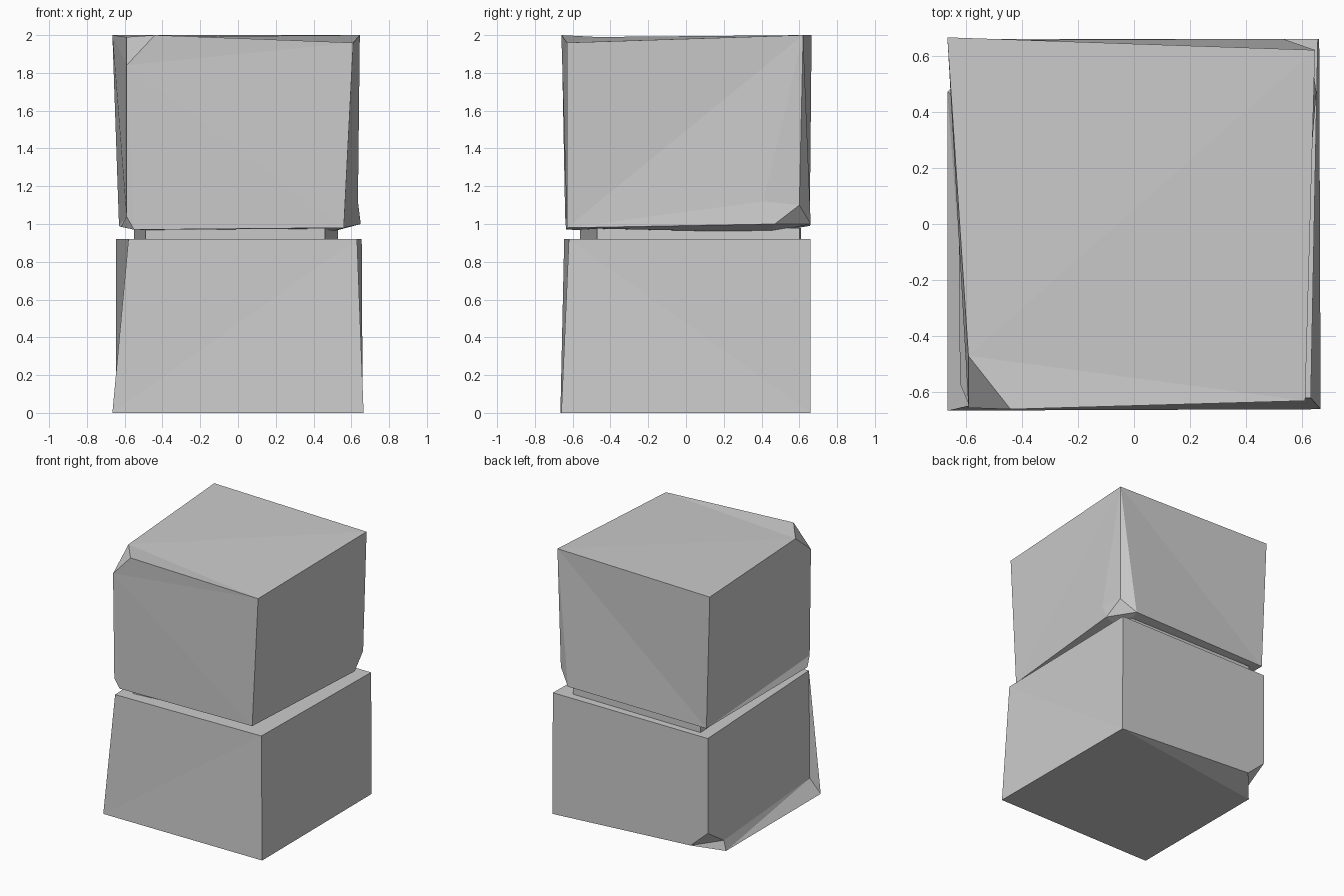
import bpy
import bmesh

default = bpy.data.objects.get("Cube")
if default:
    bpy.data.objects.remove(default, do_unlink=True)

# Single plain stone colour
stone = bpy.data.materials.new("stone_grey")
stone.use_nodes = True
colour = (0.6, 0.6, 0.6, 1)
stone.diffuse_color = colour
stone.node_tree.nodes["Principled BSDF"].inputs["Base Color"].default_value = colour


def build_block(name, corners, faces):
    """Make a flat-faced chipped block; each face is a word naming its corners."""
    bm = bmesh.new()
    verts = {key: bm.verts.new(co) for key, co in corners.items()}
    for word in faces.split():
        bm.faces.new([verts[key] for key in word])
    bmesh.ops.recalc_face_normals(bm, faces=bm.faces)
    bmesh.ops.triangulate(bm, faces=bm.faces)
    mesh = bpy.data.meshes.new(name)
    bm.to_mesh(mesh)
    bm.free()
    mesh.materials.append(stone)
    obj = bpy.data.objects.new(name, mesh)
    bpy.context.collection.objects.link(obj)
    return obj


# Lower block: capitals are the top rim, small letters the base and its chips
lower_corners = dict(
    A=(-.58, -.645, .92), B=(.63, -.62, .92),
    C=(.655, .66, .92), D=(-.645, .66, .92),
    a=(-.665, -.665, 0), b=(.665, -.66, 0),
    c=(.66, .66, 0), d=(-.665, .47, 0),
    f=(-.58, -.655, .1),        # top of the flared foot
    k=(-.645, .66, .2),         # top of the back corner chip
    e=(-.5, .66, .07), g=(-.64, .46, .07),
)
lower_faces = "ABCD abcd Aaf ABa Bab BbcC DCk kCc kce kge ged edc DkA Akg Agf fgd fda"
build_block("lower_block", lower_corners, lower_faces)

# Recessed neck between the two blocks
neck_corners = {}
for low, high, x, y in (("a", "A", -.49, -.56), ("b", "B", .46, -.47),
                        ("c", "C", .53, .6), ("d", "D", -.55, .61)):
    neck_corners[low] = (x, y, .9)
    neck_corners[high] = (x, y, .98)
build_block("neck", neck_corners, "abcd ABCD abBA bcCB cdDC daAD")

# Upper block: capitals are the top face, small letters the underside and chips
upper_corners = dict(
    A=(-.44, -.66, 2), B=(.61, -.63, 1.96), G=(.645, .62, 2),
    D=(-.665, .665, 2), E=(-.59, -.47, 1.99),
    H=(-.59, -.655, 1.84),      # foot of the top corner chip
    h=(-.59, -.64, 1.04), u=(-.55, -.635, .97), t=(-.62, -.57, .985),
    b=(.56, -.63, .98), v=(-.63, .655, .99),
    r=(.53, .66, 1), s=(.65, .47, 1),
    p=(.63, .6, 1.1), q=(.635, .41, 1.12),
    w=(.48, .45, .955),         # low point of the underside
)
upper_faces = ("ABGDE AEH HAB HBb Hbu Huh hut "
               "BbG Gbq bsq Gqp pqs psr Gpr Grv GvD "
               "DEH DHh Dhv hvt wbu wut wtv wvr wrs wsb")
build_block("upper_block", upper_corners, upper_faces)
